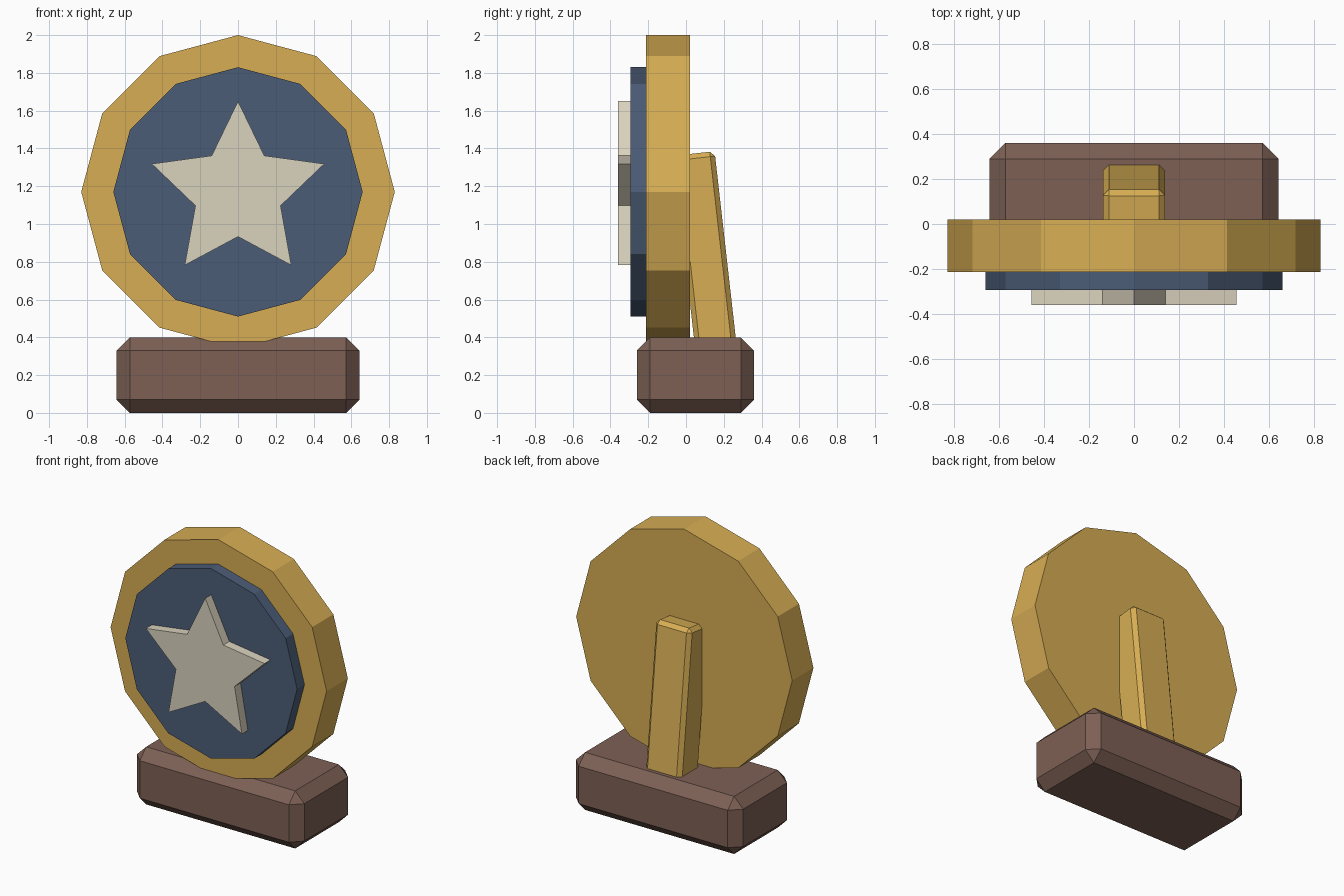
import bpy, bmesh
from math import sin, cos, pi

cube = bpy.data.objects.get("Cube")
if cube:
    bpy.data.objects.remove(cube, do_unlink=True)

CENTRE_Z = 1.17


def material(name, rgb):
    mat = bpy.data.materials.new(name)
    mat.use_nodes = True
    mat.diffuse_color = (*rgb, 1)
    mat.node_tree.nodes["Principled BSDF"].inputs["Base Color"].default_value = (*rgb, 1)
    return mat


gold = material("gold", (0.68, 0.42, 0.088))
blue = material("slate blue", (0.07, 0.107, 0.181))
cream = material("cream", (0.70, 0.645, 0.515))
brown = material("brown wood", (0.205, 0.117, 0.09))


def finish(name, bm, mat):
    bmesh.ops.recalc_face_normals(bm, faces=bm.faces)
    mesh = bpy.data.meshes.new(name)
    bm.to_mesh(mesh)
    bm.free()
    mesh.materials.append(mat)
    obj = bpy.data.objects.new(name, mesh)
    bpy.context.collection.objects.link(obj)
    return obj


def prism(name, radii, front, back, mat):
    """Extrude a ring of points, starting at the top, from front to back."""
    bm = bmesh.new()
    ring = []
    for i, r in enumerate(radii):
        a = 2 * pi * i / len(radii)
        ring.append(bm.verts.new((r * sin(a), front, CENTRE_Z + r * cos(a))))
    face = bm.faces.new(ring)
    extruded = bmesh.ops.extrude_face_region(bm, geom=[face], use_keep_orig=True)
    moved = [g for g in extruded["geom"] if isinstance(g, bmesh.types.BMVert)]
    bmesh.ops.translate(bm, verts=moved, vec=(0, back - front, 0))
    return finish(name, bm, mat)


def chamfered_box(name, size, location, chamfer, mat, tilt=0):
    bm = bmesh.new()
    bmesh.ops.create_cube(bm, size=1)
    bmesh.ops.scale(bm, vec=size, verts=bm.verts)
    bmesh.ops.bevel(bm, geom=list(bm.edges), offset=chamfer, segments=1, affect='EDGES')
    obj = finish(name, bm, mat)
    obj.location = location
    obj.rotation_euler.x = tilt
    return obj


# Medallion: rim disc, inner disc and raised star
prism("rim_disc", [0.83] * 12, -0.213, 0.02, gold)
prism("inner_disc", [0.66] * 12, -0.294, -0.205, blue)
prism("star", [0.48, 0.237] * 5, -0.36, -0.285, cream)

# Base block
chamfered_box("base", (1.285, 0.62, 0.4), (0, 0.05, 0.2), 0.07, brown)

# Leaning support behind the disc, sunk into the base
TILT, LENGTH = 0.113, 1.2
chamfered_box("back_support", (0.275, 0.22, LENGTH),
              (0, 0.042 + sin(TILT) * LENGTH / 2, 1.373 - cos(TILT) * LENGTH / 2),
              0.026, gold, TILT)
